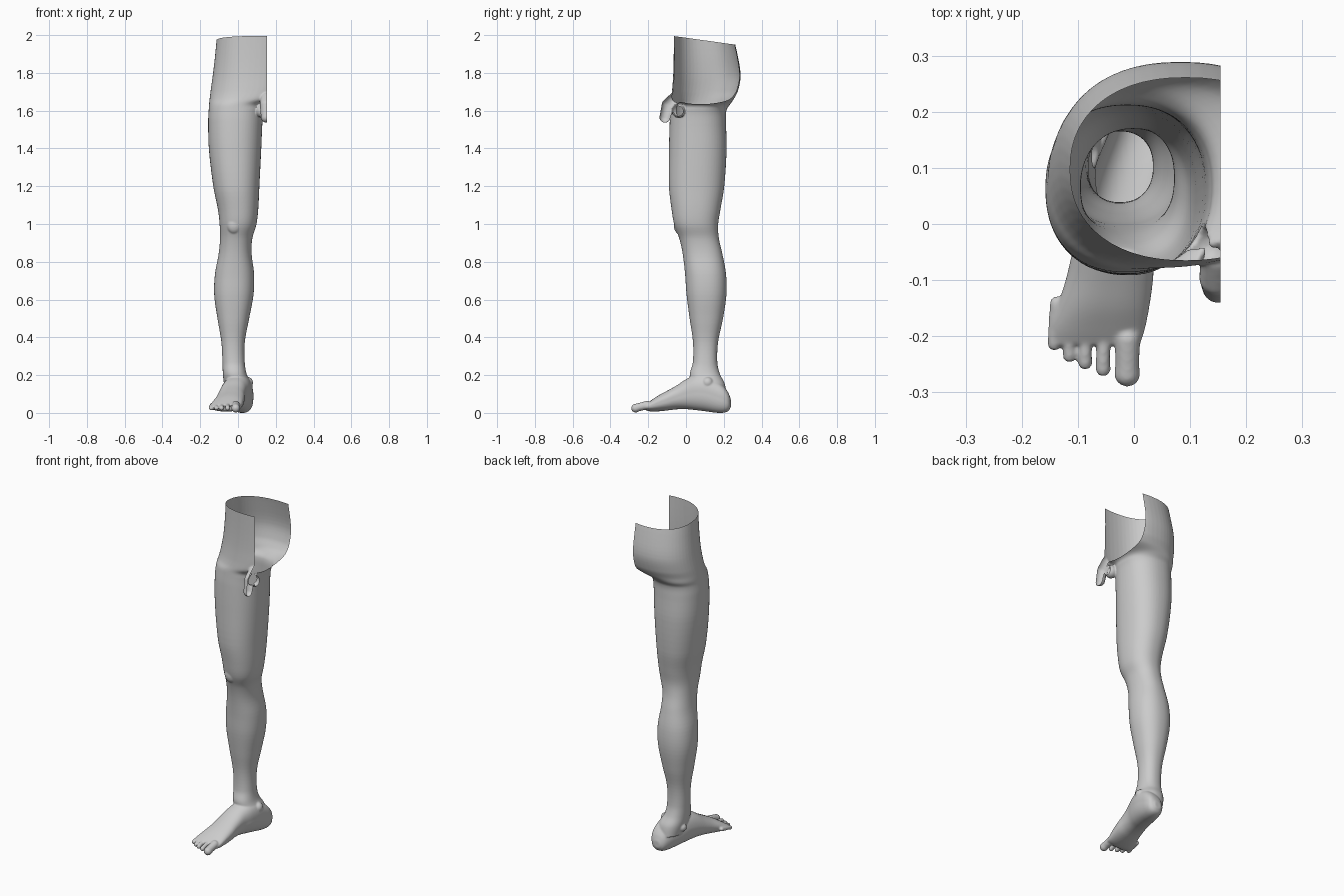
import bpy, bmesh, math
from mathutils import Vector, Matrix

if "Cube" in bpy.data.objects:
    bpy.data.objects.remove(bpy.data.objects["Cube"])

bm = bmesh.new()


def interp(rows, t):
    """Smooth Hermite interpolation of table rows keyed by first column."""
    n = len(rows)
    i = max(k for k in range(n - 1) if rows[k][0] <= t + 1e-9)
    a, b = rows[i], rows[i + 1]
    p, q = rows[max(i - 1, 0)], rows[min(i + 2, n - 1)]
    h = b[0] - a[0]
    s = (t - a[0]) / h
    out = []
    for c in range(1, 5):
        ma = (b[c] - p[c]) / (b[0] - p[0]) * h
        mb = (q[c] - a[c]) / (q[0] - a[0]) * h
        out.append((2*s**3 - 3*s*s + 1) * a[c] + (s**3 - 2*s*s + s) * ma
                   + (3*s*s - 2*s**3) * b[c] + (s**3 - s*s) * mb)
    return out


def loft(rows, place, power, skew=0.0, sub=5, seg=56):
    """Closed skin through superellipse sections (t, u0, u1, v0, v1)."""
    ts = [a[0] + (b[0] - a[0]) * k / sub for a, b in zip(rows, rows[1:]) for k in range(sub)]
    ts.append(rows[-1][0])
    rings = []
    for t in ts:
        u0, u1, v0, v1 = interp(rows, t)
        ring = []
        for k in range(seg):
            a = 2 * math.pi * k / seg
            c, s = math.cos(a), math.sin(a)
            u = math.copysign(abs(c) ** (2 / power), c)
            v = math.copysign(abs(s) ** (2 / power), s)
            x = (u0 + u1) / 2 + (u1 - u0) / 2 * (u + skew * max(v, 0))
            ring.append(bm.verts.new(place(t, x, (v0 + v1) / 2 + (v1 - v0) / 2 * v)))
        rings.append(ring)
    faces = [bm.faces.new((r[k], r[(k + 1) % seg], q[(k + 1) % seg], q[k]))
             for r, q in zip(rings, rings[1:]) for k in range(seg)]
    faces += [bm.faces.new(rings[0][::-1]), bm.faces.new(rings[-1])]
    bmesh.ops.recalc_face_normals(bm, faces=faces)


def ball(co, radius, scale=(1, 1, 1)):
    m = Matrix.Translation(co) @ Matrix.Diagonal((*scale, 1))
    bmesh.ops.create_uvsphere(bm, u_segments=24, v_segments=14, radius=radius, matrix=m)


def chain(a, b, ra, rb, steps=10):
    """Rounded rod made of overlapping balls."""
    for k in range(steps + 1):
        s = k / steps
        ball(Vector(a).lerp(Vector(b), s), ra + (rb - ra) * s)


# Leg and hip, bottom to top: z, x range, y range
leg = [(.10, -.06, .068, .06, .215), (.16, -.074, .068, .03, .205),
       (.21, -.08, .046, .02, .18), (.27, -.082, .036, .036, .166),
       (.38, -.088, .036, .037, .17), (.50, -.108, .058, .02, .195),
       (.63, -.126, .082, .003, .214), (.74, -.122, .085, -.005, .212),
       (.85, -.102, .072, -.018, .192), (.93, -.095, .076, -.036, .174),
       (1.0, -.097, .097, -.062, .170), (1.08, -.106, .107, -.076, .182),
       (1.2, -.130, .113, -.090, .202), (1.4, -.154, .123, -.090, .215),
       (1.55, -.158, .130, -.086, .212), (1.61, -.155, .138, -.082, .215),
       (1.64, -.153, .155, -.080, .235), (1.67, -.150, .25, -.078, .255),
       (1.71, -.145, .29, -.074, .275), (1.79, -.134, .30, -.068, .289),
       (1.9, -.121, .30, -.065, .273), (2.06, -.107, .30, -.065, .235)]
loft(leg, lambda t, u, v: (u, v, t), 2.25)

# Foot, toe end to heel: -y order kept increasing; x range, z range
foot = [(-.215, -.145, .010, .020, .050), (-.19, -.150, .018, .013, .068),
        (-.15, -.138, .026, .013, .095), (-.10, -.122, .033, .018, .122),
        (-.05, -.110, .036, .024, .150), (0, -.098, .045, .025, .183),
        (.05, -.085, .062, .020, .205), (.10, -.070, .074, .014, .205),
        (.16, -.045, .080, .006, .175), (.20, -.028, .080, .006, .145),
        (.225, -.012, .070, .016, .110), (.238, .008, .048, .036, .075)]
loft(foot, lambda t, u, v: (u, t, v), 2.3, skew=.12)

# Toes: x, tip y, radius
for x, tip, r in [(-.012, -.290, .023), (-.055, -.272, .0135), (-.087, -.260, .0130),
                  (-.115, -.247, .0120), (-.142, -.226, .0125)]:
    chain((x * .97, tip + .085, .046), (x, tip + r + .018, .036), r, r * .93)
    chain((x, tip + r + .018, .036), (x, tip + r, .030), r * .93, r, 4)

# Kneecap and ankle bones
ball((-.02, -.035, 1.0), .04, (1, .75, 1.2))
ball((.05, .115, .165), .03)
ball((-.062, .125, .14), .025)

# Neutral anatomical detail at the front midline
chain((.15, -.06, 1.67), (.15, -.095, 1.635), .032, .034, 6)
chain((.15, -.095, 1.635), (.15, -.112, 1.57), .034, .029, 6)
ball((.13, -.04, 1.603), .035, (1, 1, 1.05))

mesh = bpy.data.meshes.new("leg")
bm.to_mesh(mesh)
bm.free()
obj = bpy.data.objects.new("leg", mesh)
bpy.context.collection.objects.link(obj)
bpy.context.view_layer.objects.active = obj
obj.select_set(True)

# Fuse the parts into one skin
fuse = obj.modifiers.new("fuse", 'REMESH')
fuse.mode = 'VOXEL'
fuse.voxel_size = .0042
soft = obj.modifiers.new("soften", 'SMOOTH')
soft.factor = .5
soft.iterations = 6
for name in ("fuse", "soften"):
    bpy.ops.object.modifier_apply(modifier=name)

# Open the shell at the waist and along the body midline
bm = bmesh.new()
bm.from_mesh(obj.data)
for co, no in [((.154, 0, 0), (1, 0, 0)), ((0, .1, 1.977), (0, .14, 1))]:
    bmesh.ops.bisect_plane(bm, geom=bm.verts[:] + bm.edges[:] + bm.faces[:], dist=1e-6,
                           plane_co=co, plane_no=Vector(no).normalized(), clear_outer=True)
low = min(v.co.z for v in bm.verts)
bmesh.ops.translate(bm, verts=bm.verts[:], vec=(0, 0, -low))
bm.to_mesh(obj.data)
bm.free()
bpy.ops.object.shade_smooth()
